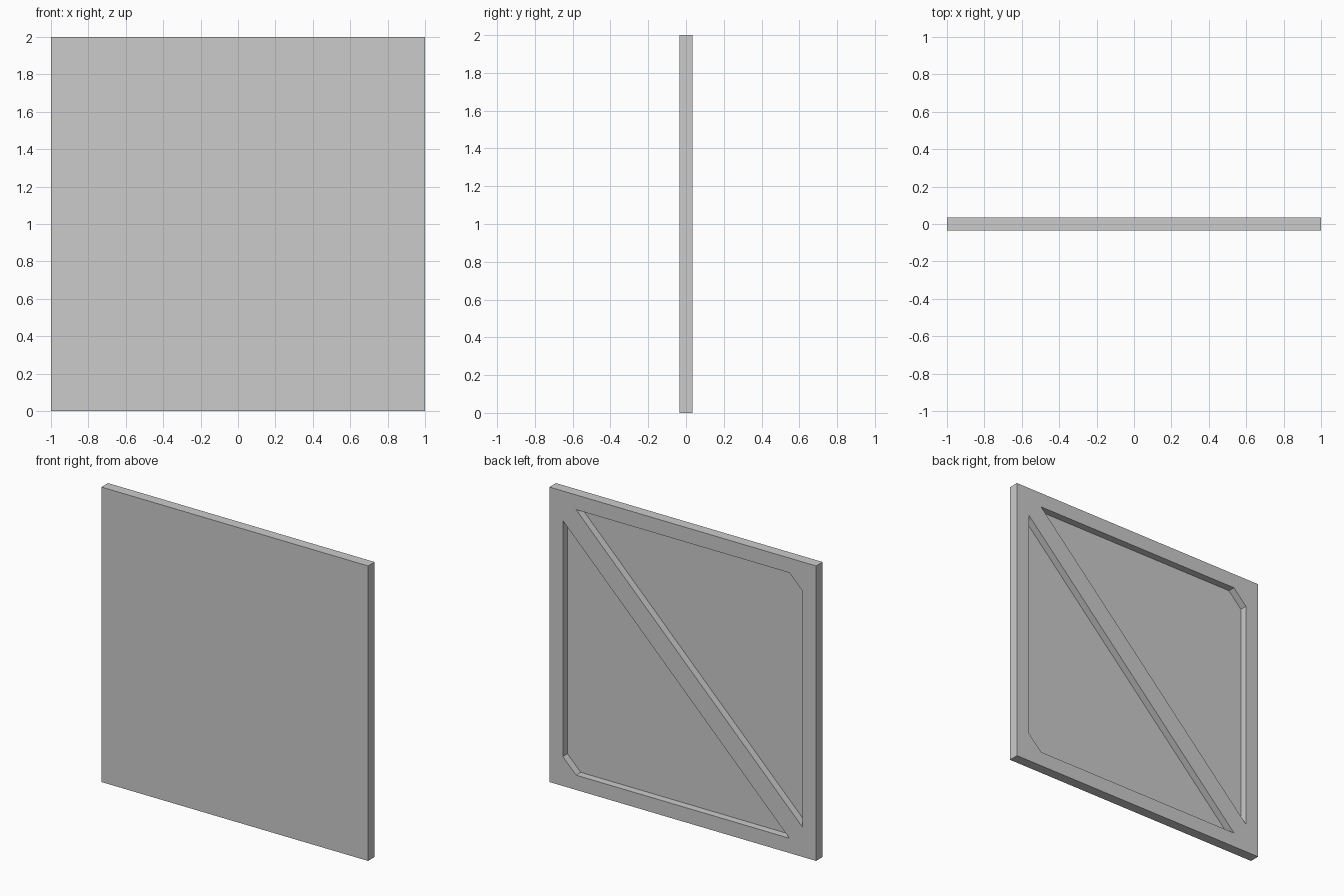
import bpy
import bmesh

default = bpy.data.objects.get("Cube")
if default:
    bpy.data.objects.remove(default, do_unlink=True)

SIZE = 2.0       # panel width and height
THICK = 0.07     # panel thickness
DEPTH = 0.05     # recess depth in the back
NEAR = 0.9       # recess edge, measured from the panel centre
CORNER = 0.8     # where the corner cuts and the diagonal rib start

# Single grey finish
grey = bpy.data.materials.new("light_grey")
grey.use_nodes = True
color = (0.6, 0.6, 0.6, 1.0)
grey.diffuse_color = color
grey.node_tree.nodes["Principled BSDF"].inputs["Base Color"].default_value = color


def prism(name, outline, y_front, y_back):
    """Extrude an x-z outline, centred on the panel, along y."""
    bm = bmesh.new()
    face = bm.faces.new([bm.verts.new((x, y_front, z + SIZE / 2)) for x, z in outline])
    ext = bmesh.ops.extrude_face_region(bm, geom=[face])
    moved = [v for v in ext["geom"] if isinstance(v, bmesh.types.BMVert)]
    bmesh.ops.translate(bm, verts=moved, vec=(0, y_back - y_front, 0))
    bmesh.ops.recalc_face_normals(bm, faces=bm.faces)
    mesh = bpy.data.meshes.new(name)
    bm.to_mesh(mesh)
    bm.free()
    mesh.materials.append(grey)
    obj = bpy.data.objects.new(name, mesh)
    bpy.context.collection.objects.link(obj)
    return obj


# Square slab
h = SIZE / 2
panel = prism("wall_panel", [(-h, -h), (h, -h), (h, h), (-h, h)], -THICK / 2, THICK / 2)

# Two recesses in the back, either side of the diagonal rib
recess = [(NEAR, CORNER), (NEAR, -CORNER), (CORNER, -NEAR), (-CORNER, -NEAR)]
for name, sign in (("lower_recess_cutter", 1), ("upper_recess_cutter", -1)):
    cutter = prism(name, [(sign * x, sign * z) for x, z in recess],
                   THICK / 2 - DEPTH, THICK)
    cutter.hide_render = True
    cutter.hide_viewport = True
    cutter.display_type = 'WIRE'
    cut = panel.modifiers.new(name, 'BOOLEAN')
    cut.operation = 'DIFFERENCE'
    cut.solver = 'EXACT'
    cut.object = cutter

# Bake the cuts, then drop the cutters
bpy.context.view_layer.update()
graph = bpy.context.evaluated_depsgraph_get()
baked = bpy.data.meshes.new_from_object(panel.evaluated_get(graph))
cutters = [m.object for m in panel.modifiers]
panel.modifiers.clear()
panel.data = baked
for cutter in cutters:
    bpy.data.objects.remove(cutter, do_unlink=True)
